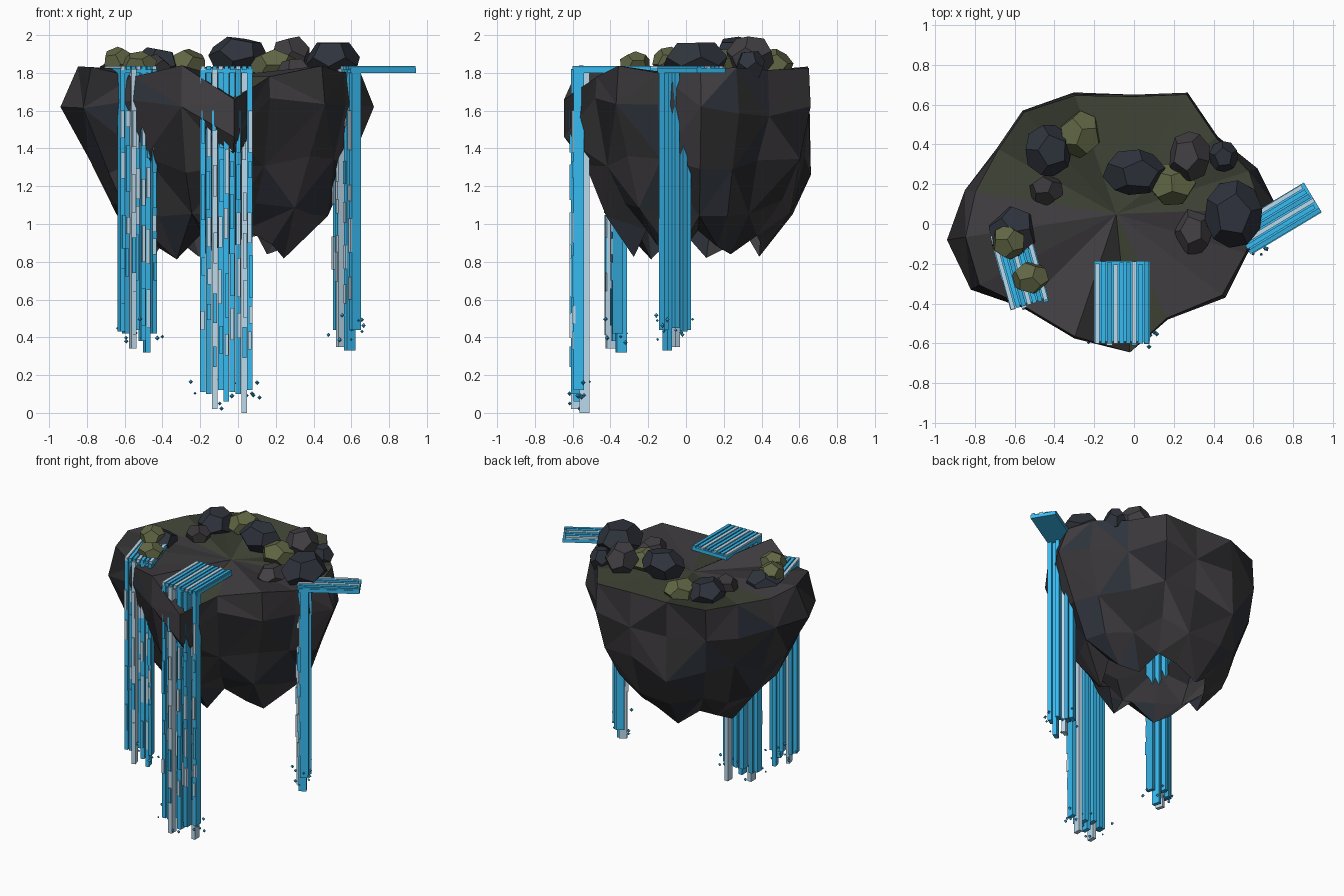
import bpy, bmesh, math, random
from mathutils import Vector, Matrix

if "Cube" in bpy.data.objects:
    bpy.data.objects.remove(bpy.data.objects["Cube"])

random.seed(11)


def mat(name, r, g, b):
    m = bpy.data.materials.new(name)
    m.diffuse_color = (r, g, b, 1)
    m.use_nodes = True
    m.node_tree.nodes["Principled BSDF"].inputs["Base Color"].default_value = m.diffuse_color
    return m


ROCK = [mat("rock_warm", .040, .037, .040), mat("rock_grey", .055, .050, .056),
        mat("rock_blue", .028, .033, .045), mat("rock_black", .022, .022, .026)]
GRASS = [mat("grass_dark", .036, .043, .028), mat("grass_light", .056, .064, .040)]
MOSS = mat("moss", .12, .135, .06)
WATER = [mat("water_blue", .04, .50, .88), mat("water_pale", .50, .70, .84),
         mat("water_mid", .035, .40, .70)]


def finish(bm, name, mats):
    bmesh.ops.recalc_face_normals(bm, faces=bm.faces)
    me = bpy.data.meshes.new(name)
    bm.to_mesh(me)
    bm.free()
    for m in mats:
        me.materials.append(m)
    ob = bpy.data.objects.new(name, me)
    bpy.context.collection.objects.link(ob)
    return ob


# Island: jagged rings shrinking downwards from the widest outline, hollow below
CENTRE = Vector((-.09, .05))
OUTLINE = [(-.02, -.645), (.17, -.48), (.46, -.37), (.57, -.15), (.72, .08), (.62, .28),
           (.42, .44), (.27, .66), (.0, .65), (-.30, .655), (-.56, .57), (-.69, .38),
           (-.85, .17), (-.94, -.08), (-.82, -.33), (-.56, -.42), (-.30, -.575)]
RIM_Z = {0: 1.66, 1: 1.78, 16: 1.84, 3: 1.80, 15: 1.78}
RIM_F = {0: 1, 12: .93, 13: .89, 14: .94, 4: .90, 5: .94, 2: .97}
RINGS = [(1.825, .985), (1.62, 1.0), (1.31, .87), (1.08, .73), (.88, .49)]
# fuller back, leaner left and right ends on the lower rings
LOWER_F = {7: 1.05, 8: 1.12, 9: 1.13, 10: 1.12, 11: 1.05, 12: .96, 13: .93, 14: .95, 4: .94, 0: .95}


def build_island():
    bm = bmesh.new()
    n = len(OUTLINE)
    rings = []
    for k, (z, s) in enumerate(RINGS):
        ring = []
        for i, p in enumerate(OUTLINE):
            f, zz = s, z
            if k == 0:
                zz = RIM_Z.get(i, z + random.uniform(-.015, .015))
                f = RIM_F.get(i, s)
            elif k == 1:
                zz += random.uniform(-.05, .05) if i not in (0, 4, 13) else 0
                zz -= .16 if i == 0 else 0
            else:
                f *= random.uniform(.96, 1.04) * LOWER_F.get(i, 1)
                zz += (random.uniform(-.05, .05) if k < 4 else
                       (-.06, .06, .0)[i % 3] + random.uniform(-.01, .03))
            xy = CENTRE + (Vector(p) - CENTRE) * f
            ring.append(bm.verts.new((xy.x, xy.y, zz)))
        rings.append(ring)
    for k in range(len(rings) - 1):
        for i in range(n):
            j = (i + 1) % n
            a, b, c, d = rings[k][i], rings[k][j], rings[k + 1][j], rings[k + 1][i]
            tris = [(a, b, c), (a, c, d)] if (i + k) % 2 else [(a, b, d), (b, c, d)]
            for t in tris:
                bm.faces.new(t).material_index = random.choice((0, 0, 1, 2, 3))
    top = bm.verts.new((*CENTRE, 1.78))
    for i in range(n):
        f = bm.faces.new((top, rings[0][i], rings[0][(i + 1) % n]))
        grassy = i in (0, 4, 5, 6, 7, 8, 9, 10, 11)
        f.material_index = random.choice((4, 5)) if grassy else random.choice((0, 1, 2))
    finish(bm, "island_rock", ROCK + GRASS)


# Boulders: squashed, tilted dodecahedra
PHI = (1 + 5 ** .5) / 2
DODECA = [Vector((x, y, z)) for x in (-1, 1) for y in (-1, 1) for z in (-1, 1)]
for a in (-1 / PHI, 1 / PHI):
    for b in (-PHI, PHI):
        DODECA += [Vector((0, a, b)), Vector((a, b, 0)), Vector((b, 0, a))]


def boulder(name, x, y, z, rx, ry, rz, m):
    bm = bmesh.new()
    rot = Matrix.Rotation(random.uniform(0, 6), 3, 'Z') @ Matrix.Rotation(random.uniform(0, 1), 3, 'X')
    for v in DODECA:
        q = rot @ v.normalized()
        bm.verts.new((x + q.x * rx, y + q.y * ry, z + q.z * rz))
    bmesh.ops.convex_hull(bm, input=bm.verts)
    bmesh.ops.dissolve_limit(bm, angle_limit=.03, verts=bm.verts, edges=bm.edges)
    finish(bm, name, [m])


build_island()
for i, (x, y, z, rx, ry, rz, m) in enumerate([
        (-.43, .37, 1.84, .125, .135, .105, ROCK[2]), (-.27, .45, 1.84, .11, .12, .09, MOSS),
        (-.44, .17, 1.82, .09, .08, .08, ROCK[0]), (-.61, -.04, 1.80, .13, .135, .10, ROCK[2]),
        (-.63, -.09, 1.86, .09, .09, .08, MOSS), (-.52, -.27, 1.85, .095, .085, .065, MOSS),
        (.0, .26, 1.89, .16, .12, .11, ROCK[2]), (.19, .20, 1.84, .13, .11, .09, MOSS),
        (.28, .34, 1.885, .11, .13, .118, ROCK[1]), (.45, .34, 1.84, .075, .08, .09, ROCK[2]),
        (.50, .05, 1.86, .15, .175, .125, ROCK[2]), (.30, -.04, 1.80, .095, .12, .085, ROCK[1])]):
    boulder(f"boulder_{i + 1}", x, y, z, rx, ry, rz, m)


# Waterfalls: local x = across, local -y = the way the curtain faces
def box(bm, x0, x1, y0, y1, z0, z1, m):
    s = Matrix.Diagonal((x1 - x0, y1 - y0, z1 - z0, 1))
    t = Matrix.Translation(((x0 + x1) / 2, (y0 + y1) / 2, (z0 + z1) / 2))
    geo = bmesh.ops.create_cube(bm, size=1, matrix=t @ s)
    for f in {f for v in geo['verts'] for f in v.link_faces}:
        f.material_index = m


def waterfall(name, loc, angle, width, length, strips, bottom):
    place = Matrix.Translation((*loc, 0)) @ Matrix.Rotation(angle, 4, 'Z')
    w = width / strips
    # stream slab with raised planks
    bm = bmesh.new()
    box(bm, -width / 2, width / 2, -.01, length, 1.80, 1.825, 0)
    for i in range(strips):
        x = -width / 2 + w * i
        box(bm, x + w * .1, x + w * .85, -.02, length - random.uniform(0, .02), 1.815,
            1.837, (1, 0, 2)[i % 3])
    finish(bm, name + "_stream", WATER).matrix_world = place
    # hanging strips of uneven depth, with foam streaks on the front
    bm = bmesh.new()
    for i in range(strips):
        x = -width / 2 + w * i
        front = (-.015, .0, -.03, .015)[i % 4]
        end = bottom + (.11, .10, .02, .12, .06)[i % 5]
        if i == strips - 2:
            end = bottom
        box(bm, x, x + w * .92, front, front + .055, end, 1.82, (0, 2, 1, 0, 0)[i % 5])
        z = 1.6
        while z > end + .25:
            h = random.uniform(.08, .25)
            sx = x + random.uniform(0, w * .3)
            box(bm, sx, sx + w * .65, front - .008, front + .01, z - h, z, random.choice((1, 1, 0)))
            z -= h + random.uniform(.03, .2)
    finish(bm, name + "_curtain", WATER).matrix_world = place
    # spray drops
    bm = bmesh.new()
    for i in range(14):
        p = Vector((random.uniform(-.7, .7) * width, random.uniform(-.06, .07),
                    bottom + random.uniform(.02, .2)))
        r = random.uniform(.008, .014)
        vs = [bm.verts.new(p + Vector(d) * r) for d in
              ((1, 0, 0), (0, 1, 0), (-1, 0, 0), (0, -1, 0), (0, 0, 1), (0, 0, -1))]
        for k in range(4):
            for pole in (4, 5):
                bm.faces.new((vs[k], vs[(k + 1) % 4], vs[pole])).material_index = k % 2 * 2
    finish(bm, name + "_spray", WATER).matrix_world = place


waterfall("front_waterfall", (-.06, -.58), 0, .28, .395, 9, 0)
waterfall("left_waterfall", (-.53, -.385), math.radians(15.5), .20, .36, 7, .32)
waterfall("right_waterfall", (.56, -.07), math.radians(-59), .175, .395, 6, .33)
